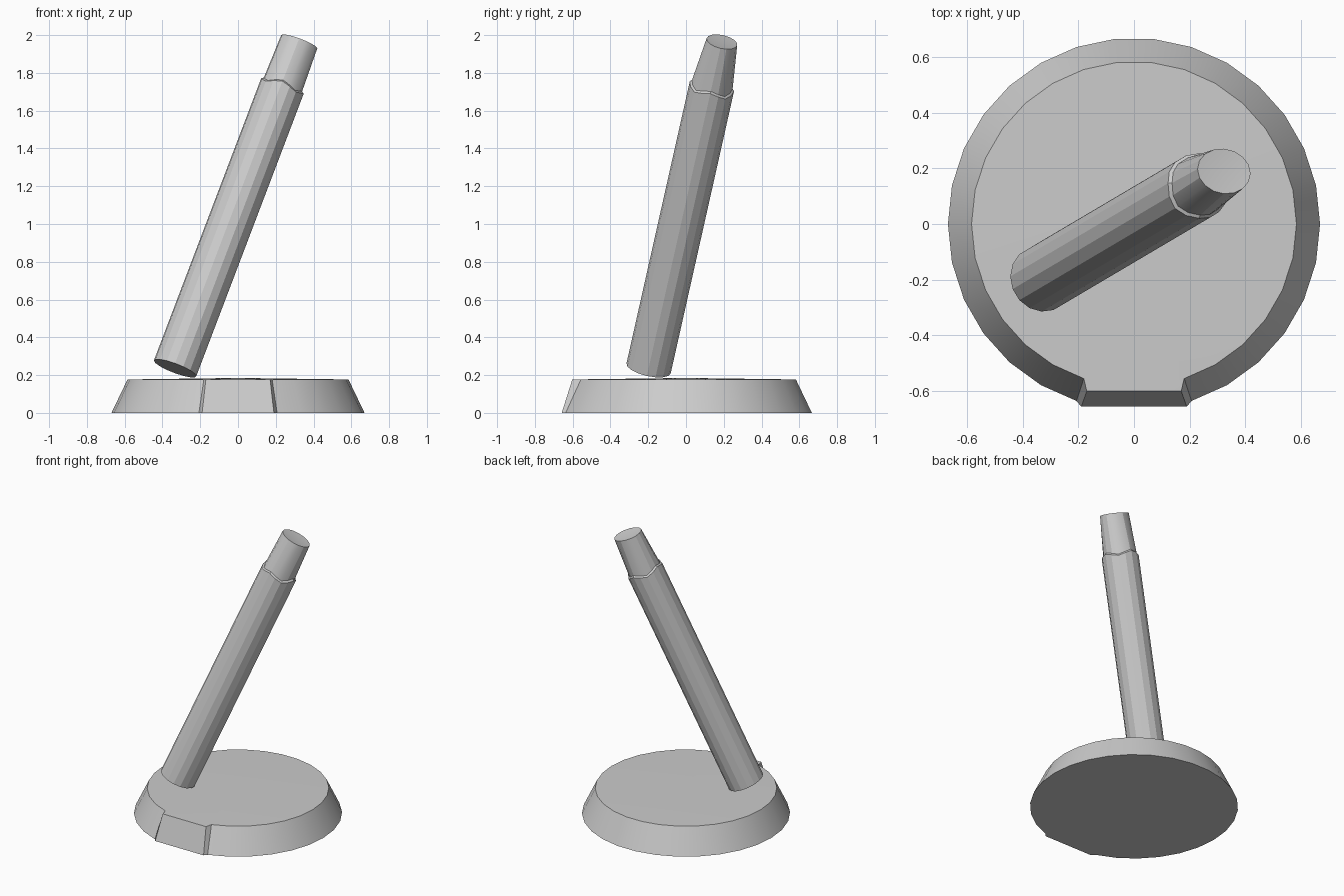
import bpy, bmesh
from math import cos, sin, pi, radians
from mathutils import Vector

if "Cube" in bpy.data.objects:
    bpy.data.objects.remove(bpy.data.objects["Cube"])


def loft(name, rings, start, end):
    """Bridge rings of points, closing each end with a fan around a centre."""
    bm = bmesh.new()
    loops = [[bm.verts.new(p) for p in ring] for ring in rings]
    n = len(loops[0])
    for a, b in zip(loops, loops[1:]):
        for i in range(n):
            j = (i + 1) % n
            bm.faces.new((a[i], a[j], b[j], b[i]))
    for loop, centre in ((loops[0], start), (loops[-1], end)):
        c = bm.verts.new(centre)
        for i in range(n):
            bm.faces.new((loop[i], loop[(i + 1) % n], c))
    bmesh.ops.recalc_face_normals(bm, faces=bm.faces)
    mesh = bpy.data.meshes.new(name)
    bm.to_mesh(mesh)
    bm.free()
    obj = bpy.data.objects.new(name, mesh)
    bpy.context.collection.objects.link(obj)
    bpy.ops.object.select_all(action='DESELECT')
    obj.select_set(True)
    bpy.context.view_layer.objects.active = obj
    bpy.ops.object.shade_smooth_by_angle(angle=radians(22))
    return obj


# Tapered round base with a flat tab at the front
def base_ring(r, z, tab_x, tab_y):
    pts = [Vector((r * cos(radians(12 * i)), r * sin(radians(12 * i)), z)) for i in range(30)]
    pts[22] = Vector((-tab_x, tab_y, z))
    pts[23] = Vector((tab_x, tab_y, z))
    return pts


loft("base", [base_ring(0.67, 0, 0.19, -0.658), base_ring(0.585, 0.177, 0.17, -0.602)],
     (0, 0, 0), (0, 0, 0.185))

# Leaning rod with a stepped, narrowed and slightly flattened tip
foot = Vector((-0.333, -0.198, 0.236))
span = Vector((0.652, 0.385, 1.715))
axis = span.normalized()
u = (Vector((1, 0, 0)) - axis * axis.x).normalized()
v = axis.cross(u)


def rod_ring(t, ru, rv, wave=0.0):
    pts = []
    for i in range(16):
        a = 2 * pi * i / 16
        pts.append(foot + span * t + u * ru * cos(a) + v * rv * sin(a)
                   + axis * wave * cos(4 * a))
    return pts


loft("rod", [rod_ring(0, 0.12, 0.12),
             rod_ring(0.865, 0.12, 0.12, 0.012),
             rod_ring(0.87, 0.108, 0.11, 0.012),
             rod_ring(1.008, 0.102, 0.083)],
     foot, foot + span * 1.004)
